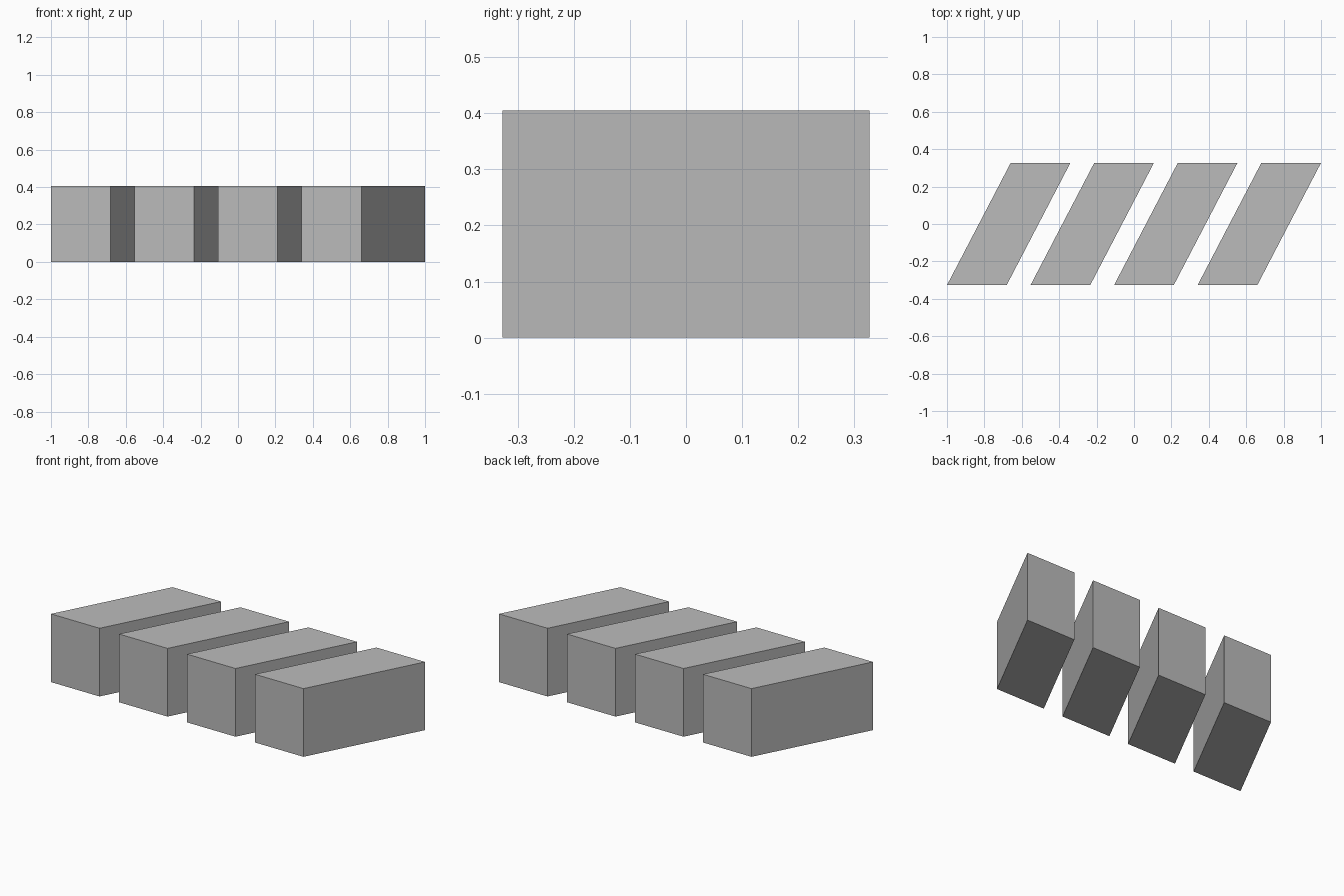
import bpy
import bmesh
from mathutils import Matrix, Vector

cube = bpy.data.objects.get("Cube")
if cube:
    bpy.data.objects.remove(cube, do_unlink=True)

COUNT = 4
WIDTH, DEPTH, HEIGHT = 0.319, 0.654, 0.405
SLANT = 0.341                                # sideways shift from front to back
PITCH = (2 - WIDTH - SLANT) / (COUNT - 1)    # spacing between blocks

# Plain grey material
grey = bpy.data.materials.new("plain_grey")
grey.use_nodes = True
colour = (0.5, 0.5, 0.5, 1)
grey.diffuse_color = colour
grey.node_tree.nodes["Principled BSDF"].inputs["Base Color"].default_value = colour


def slanted_block(name, x):
    """Box sheared sideways along its depth, standing on the ground."""
    bm = bmesh.new()
    bmesh.ops.create_cube(bm, size=1)
    bmesh.ops.scale(bm, vec=Vector((WIDTH, DEPTH, HEIGHT)), verts=bm.verts)
    shear = Matrix.Identity(4)
    shear[0][1] = SLANT / DEPTH
    bmesh.ops.transform(bm, matrix=shear, verts=bm.verts)
    mesh = bpy.data.meshes.new(name)
    bm.to_mesh(mesh)
    bm.free()
    mesh.materials.append(grey)
    obj = bpy.data.objects.new(name, mesh)
    obj.location = (x, 0, HEIGHT / 2)
    bpy.context.collection.objects.link(obj)


# Row of identical slanted blocks
for i in range(COUNT):
    slanted_block(f"slanted_block_{i + 1}", (i - (COUNT - 1) / 2) * PITCH)
